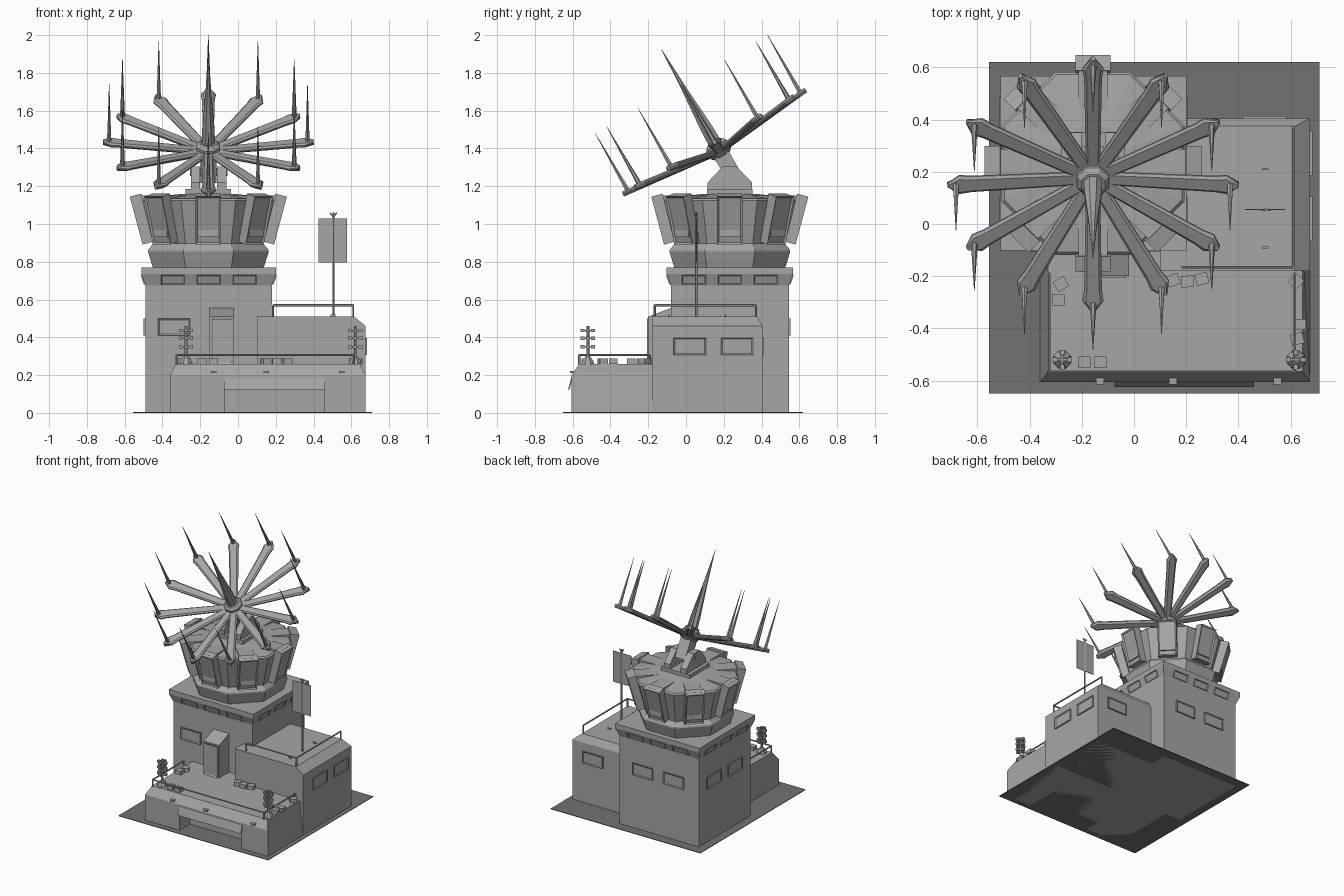
import bpy, bmesh
from math import pi, cos, sin, radians
from mathutils import Matrix, Vector

if "Cube" in bpy.data.objects:
    bpy.data.objects.remove(bpy.data.objects["Cube"])


def material(name, value):
    m = bpy.data.materials.new(name)
    m.use_nodes = True
    colour = (value, value, value, 1)
    m.diffuse_color = colour
    m.node_tree.nodes["Principled BSDF"].inputs["Base Color"].default_value = colour
    return m


GREY = material("concrete_grey", 0.38)
DARK = material("ground_dark_grey", 0.17)
T, R = Matrix.Translation, Matrix.Rotation


def finish(bm, name, matrix=None, mat=GREY):
    bmesh.ops.recalc_face_normals(bm, faces=bm.faces)
    mesh = bpy.data.meshes.new(name)
    bm.to_mesh(mesh)
    bm.free()
    mesh.materials.append(mat)
    ob = bpy.data.objects.new(name, mesh)
    bpy.context.collection.objects.link(ob)
    if matrix is not None:
        ob.matrix_world = matrix
    return ob


def loft(name, rings, matrix=None, mat=GREY):
    """Skin a stack of equal-sized rings and cap both ends."""
    bm = bmesh.new()
    rows = [[bm.verts.new(p) for p in ring] for ring in rings]
    n = len(rows[0])
    for a, b in zip(rows, rows[1:]):
        for i in range(n):
            j = (i + 1) % n
            bm.faces.new((a[i], a[j], b[j], b[i]))
    bm.faces.new(rows[0])
    bm.faces.new(rows[-1])
    return finish(bm, name, matrix, mat)


def rect(x0, x1, y0, y1, z):
    return [(x0, y0, z), (x1, y0, z), (x1, y1, z), (x0, y1, z)]


def box(name, x0, x1, y0, y1, z0, z1, matrix=None, mat=GREY):
    return loft(name, [rect(x0, x1, y0, y1, z0), rect(x0, x1, y0, y1, z1)], matrix, mat)


def turned(name, profile, n=8, matrix=None):
    """Regular polygon sections; radii are measured to the flats."""
    k = 1 / cos(pi / n)
    rings = [[(r * k * cos((i + .5) * 2 * pi / n), r * k * sin((i + .5) * 2 * pi / n), z)
              for i in range(n)] for r, z in profile]
    return loft(name, rings, matrix)


def bar(name, a, b, r=.005, n=6):
    a, b = Vector(a), Vector(b)
    d = b - a
    turn = d.to_track_quat('Z', 'Y').to_matrix().to_4x4()
    return turned(name, [(r, 0), (r, d.length)], n, T(a) @ turn)


def panel(name, matrix, w, d, h, rim=.01, depth=.005):
    """Box whose local -y face holds a sunken inset."""
    ob = box(name, -w / 2, w / 2, -d / 2, d / 2, -h / 2, h / 2, matrix)
    bm = bmesh.new()
    bm.from_mesh(ob.data)
    bm.normal_update()
    front = [f for f in bm.faces if f.normal.y < -.9]
    bmesh.ops.inset_region(bm, faces=front, thickness=rim, depth=-depth)
    bm.to_mesh(ob.data)
    bm.free()


def prism(name, profile, x0, x1):
    return loft(name, [[(x, y, z) for y, z in profile] for x in (x0, x1)])


def railing(name, points, height):
    for i, p in enumerate(points):
        top = Vector(p) + Vector((0, 0, height))
        bar(name + "_post", p, top)
        if i:
            bar(name + "_rail", Vector(points[i - 1]) + Vector((0, 0, height)), top)


# Ground plate
box("ground", -.555, .71, -.65, .62, 0, .004, mat=DARK)

# Square tower with flared top
tx, ty, hx, hy = -.155, .2325, .335, .3125
loft("tower", [rect(tx - hx - e, tx + hx + e, ty - hy - e, ty + hy + e, z)
               for e, z in ((0, 0), (0, .675), (.022, .735), (.022, .77))])

# Slit windows under the flare, and larger windows on the walls
for k in range(4):
    reach = hy if k % 2 == 0 else hx
    for s in (-.19, 0, .19):
        m = T((tx, ty, 0)) @ R(k * pi / 2, 4, 'Z') @ T((s, -reach - .011, .705)) @ R(radians(20), 4, 'X')
        panel("slit_window", m, .125, .012, .052, .006, .005)


def window(x, y, z, quarter, w=.17, h=.09):
    panel("window", T((x, y, z)) @ R(quarter * pi / 2, 4, 'Z'), w, .018, h)


window(-.338, -.08, .455, 0)
for x in (-.02, -.28):
    window(x, .545, .455, 2)
for y in (.37, .115):
    window(-.49, y, .455, 3)
for y in (.02, .27):
    window(.675, y, .352, 1)
window(.5, .405, .352, 2)

# Side building with chamfered roof
loft("side_building", [rect(.1, .675, -.18, .405, 0), rect(.1, .675, -.18, .405, .46),
                       rect(.1, .615, -.18, .375, .51)])
railing("roof", [(.185, -.165, .505), (.61, -.165, .505), (.61, .37, .505)], .065)
bar("flag_pole", (.505, .055, .5), (.505, .055, 1.06), .006)
box("flag", .425, .578, .053, .057, .795, 1.03)
for dx in (-.018, .018):
    bar("flag_finial", (.505, .055, 1.035), (.505 + dx, .055, 1.06), .003)
for y in (-.09, .21):
    box("roof_hatch", .49, .515, y - .003, y + .003, .51, .52)

# Front terrace with a recessed garage bay
slope = [(-.605, .2), (-.565, .26), (-.05, .26)]
solid = [(-.05, 0), (-.605, 0)] + slope
bay = [(-.05, 0), (-.48, 0), (-.48, .18), (-.605, .18)] + slope
left = prism("terrace_right_end", solid, -.36, -.07)
prism("terrace_bay", bay, -.07, .455)
right = prism("terrace_left_end", solid, .455, .675)
for ob, edge, shift in ((left, -.36, .03), (right, .675, -.03)):
    for v in ob.data.vertices:
        if abs(v.co.x - edge) < .01 and v.co.z > .22:
            v.co.x += shift
prism("bay_awning", [(-.6, .187), (-.607, .187), (-.624, .125), (-.616, .125)], -.075, .46)
for x in (-.13, .15, .55):
    box("wall_lamp", x - .015, x + .015, -.615, -.59, .21, .222)
railing("terrace", [(-.325, -.19, .255), (-.325, -.565, .255),
                    (.615, -.565, .255), (.615, -.19, .255)], .052)

# Stair housing with sloped roof and door
prism("stair_housing", [(-.07, .25), (-.2, .25), (-.2, .51), (-.08, .555), (-.07, .555)], -.15, -.02)
panel("door", T((-.085, -.2, .38)), .11, .014, .24, .012)

# Crates scattered on the terrace
crates = [(-.28, -.23, 30), (-.29, -.29, 0), (-.19, -.53, 0), (-.13, -.53, 0), (.15, -.215, 20),
          (.205, -.22, 5), (.26, -.21, 15), (.62, -.22, 45), (.635, -.385, 0), (.625, -.44, 15)]
for x, y, a in crates:
    box("crate", -.024, .024, -.022, .022, 0, .03, T((x, y, .258)) @ R(radians(a), 4, 'Z'))

# Lamp masts at the front corners
for x in (-.275, .62):
    base = T((x, -.52, 0))
    turned("mast_base", [(.035, .255), (.03, .275), (.012, .3)], 8, base)
    bar("mast", (x, -.52, .26), (x, -.52, .46), .007)
    for z in (.35, .395, .435):
        for k in range(4):
            m = base @ R(k * pi / 2, 4, 'Z') @ T((0, 0, z))
            box("mast_arm", 0, .03, -.004, .004, -.004, .004, m)
            box("mast_lamp", .018, .038, -.009, .009, -.008, .01, m)

# Octagonal turret
centre = T((tx - .002, .232, 0))
turned("turret_ring", [(.294, .77), (.32, .855), (.318, .865), (.3, .885), (.29, .9)], 8, centre)
turned("turret_drum", [(.29, .885), (.35, 1.125), (.34, 1.135), (.14, 1.16)], 8, centre)
for k in range(8):
    spin = centre @ R(k * pi / 4, 4, 'Z')
    panel("turret_block", spin @ T((0, -.352, 1.026)) @ R(radians(15), 4, 'X'), .135, .062, .262, .014, .008)
    box("roof_rib", -.055, .055, -.39, -.16, 1.1, 1.152, spin)
    box("block_backing", -.052, .052, -.36, -.25, .93, 1.14, spin)

# Yoke carrying the dish
box("yoke_base", -.12, .12, -.12, .12, 1.14, 1.185, centre)
yoke = [(.115, 1.15), (.115, 1.22), (.195, 1.305), (.265, 1.305), (.35, 1.22), (.35, 1.15)]
for s in (-1, 1):
    a, b = sorted((tx + s * .045, tx + s * .095))
    prism("yoke_plate", yoke, a, b)
bar("yoke_pin", (tx - .1, .23, 1.275), (tx + .1, .23, 1.275), .022, 8)

# Tilted antenna: shaft, hub, centre spike
dish = T((tx - .002, .178, 1.385)) @ R(radians(29.7), 4, 'X')
box("dish_shaft", -.042, .042, -.042, .042, -.17, .01, dish)
turned("dish_hub", [(.045, -.03), (.062, -.015), (.062, .035), (.045, .055)], 8, dish)
turned("centre_spike", [(.036, .03), (.032, .14), (.014, .38), (.001, .62)], 8, dish)

# Twelve pointed arms, each with a tip spike
outline = [(.04, -.027), (.47, -.034), (.515, -.04), (.56, -.008)]
outline += [(x, -y) for x, y in reversed(outline)]
for k in range(12):
    arm = dish @ R(k * pi / 6, 4, 'Z') @ R(radians(-6), 4, 'Y')
    loft("dish_arm", [[(x, y * w, z) for x, y in outline] for w, z in ((.6, -.016), (1, -.004), (1, .004), (.7, .012))], arm)
    foot = dish @ R(k * pi / 6, 4, 'Z') @ T((.525, 0, .05))
    turned("arm_spike", [(.012, 0), (.009, .08), (.001, .36)], 6, foot)
